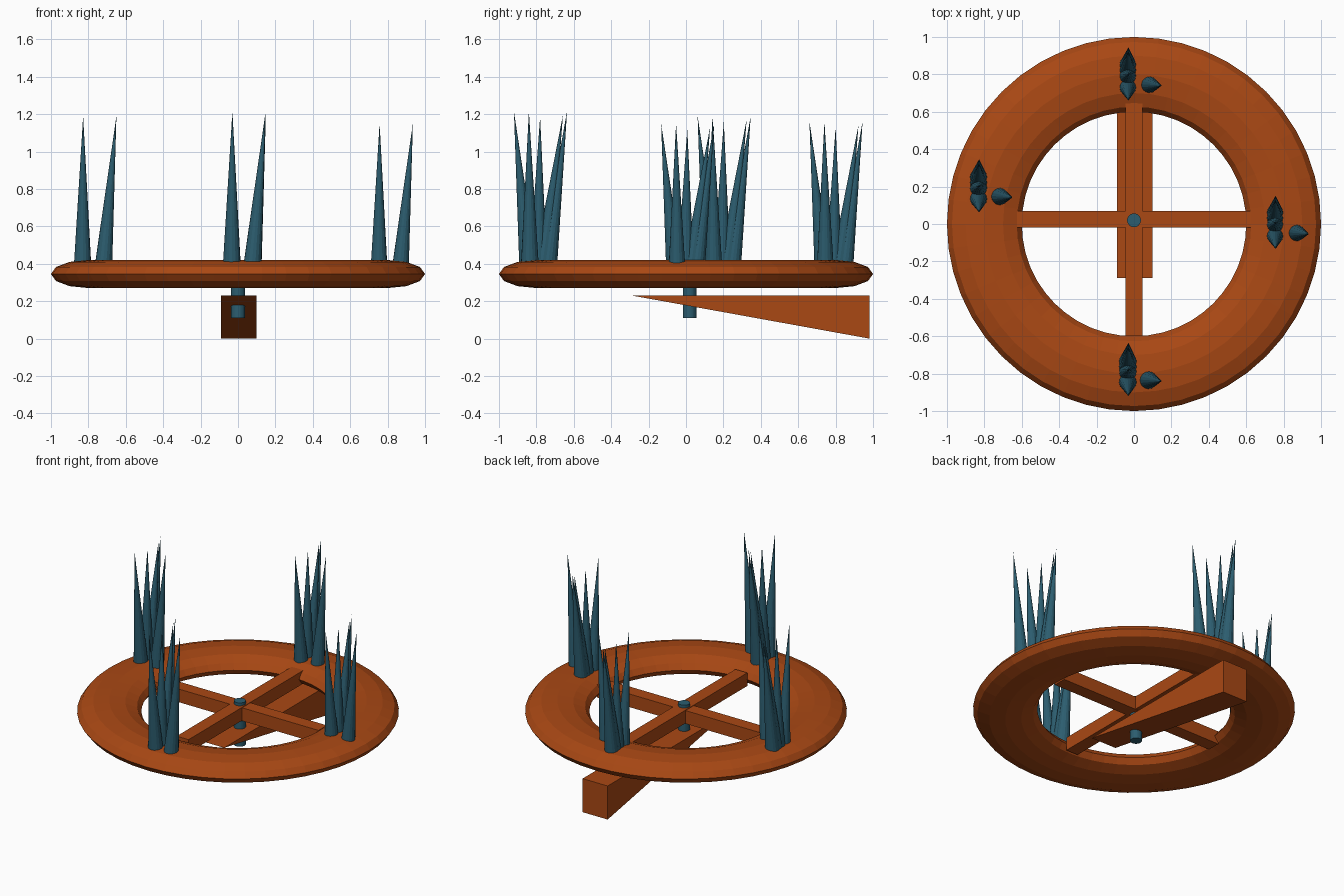
import bpy, bmesh
from mathutils import Vector, Matrix

if "Cube" in bpy.data.objects:
    bpy.data.objects.remove(bpy.data.objects["Cube"])


def material(name, color):
    m = bpy.data.materials.new(name)
    m.diffuse_color = (*color, 1)
    m.use_nodes = True
    m.node_tree.nodes["Principled BSDF"].inputs["Base Color"].default_value = m.diffuse_color
    return m


rust = material("rust", (0.40, 0.065, 0.007))
teal = material("teal", (0.025, 0.11, 0.16))


def finish(obj, name, mat):
    obj.name = name
    obj.data.materials.append(mat)
    return obj


def mesh_object(bm, name, mat):
    bmesh.ops.recalc_face_normals(bm, faces=bm.faces)
    me = bpy.data.meshes.new(name)
    bm.to_mesh(me)
    bm.free()
    obj = bpy.data.objects.new(name, me)
    bpy.context.collection.objects.link(obj)
    return finish(obj, name, mat)


def box(name, center, size):
    bpy.ops.mesh.primitive_cube_add(size=1, location=center)
    obj = bpy.context.object
    obj.scale = size
    return finish(obj, name, rust)


# Flattened wheel rim
bpy.ops.mesh.primitive_torus_add(major_radius=0.8, minor_radius=0.2,
                                 major_segments=48, minor_segments=12,
                                 location=(0, 0, 0.345))
rim = finish(bpy.context.object, "rim", rust)
rim.scale.z = 0.375

# Crossed spokes
box("spoke_across", (0, 0.025, 0.342), (1.25, 0.09, 0.09))
box("spoke_along", (0, 0.025, 0.345), (0.09, 1.25, 0.09))

# Axle pin
bpy.ops.mesh.primitive_cylinder_add(vertices=24, radius=0.037, depth=0.30,
                                    location=(0, 0.02, 0.26))
finish(bpy.context.object, "axle", teal)

# Wedge under the wheel, extruded from a triangular side profile
bm = bmesh.new()
profile = [(-0.29, 0.23), (0.98, 0.23), (0.98, 0.0)]
face = bm.faces.new([bm.verts.new((-0.092, y, z)) for y, z in profile])
ext = bmesh.ops.extrude_face_region(bm, geom=[face])
bmesh.ops.translate(bm, vec=(0.19, 0, 0),
                    verts=[v for v in ext["geom"] if isinstance(v, bmesh.types.BMVert)])
mesh_object(bm, "wedge", rust)

# Spikes of one cluster: base x, base y, tip x, tip y, tip z drop
SPIKES = [
    (-0.003, -0.065, 0.0, -0.14, 0.0),
    (0.108, -0.055, 0.178, -0.06, 0.0),
    (-0.003, -0.01, 0.0, 0.0, 0.03),
    (-0.003, 0.015, 0.0, 0.122, 0.02),
    (-0.003, 0.045, 0.0, 0.144, 0.0),
]


def spike_cluster(name, cx, cy, tip_z):
    bm = bmesh.new()
    for bx, by, tx, ty, drop in SPIKES:
        base = Vector((cx + bx, cy + by, tip_z - 0.81))
        tip = Vector((cx + tx, cy + ty, tip_z - drop))
        axis = tip - base
        rot = axis.to_track_quat('Z', 'Y').to_matrix().to_4x4()
        bmesh.ops.create_cone(bm, cap_ends=True, segments=16, radius1=0.047,
                              radius2=0, depth=axis.length,
                              matrix=Matrix.Translation((base + tip) / 2) @ rot)
    mesh_object(bm, name, teal)


# Four clusters around the rim
spike_cluster("spikes_front", -0.03, -0.78, 1.215)
spike_cluster("spikes_right", 0.757, 0.007, 1.15)
spike_cluster("spikes_left", -0.828, 0.202, 1.19)
spike_cluster("spikes_back", -0.03, 0.80, 1.16)
